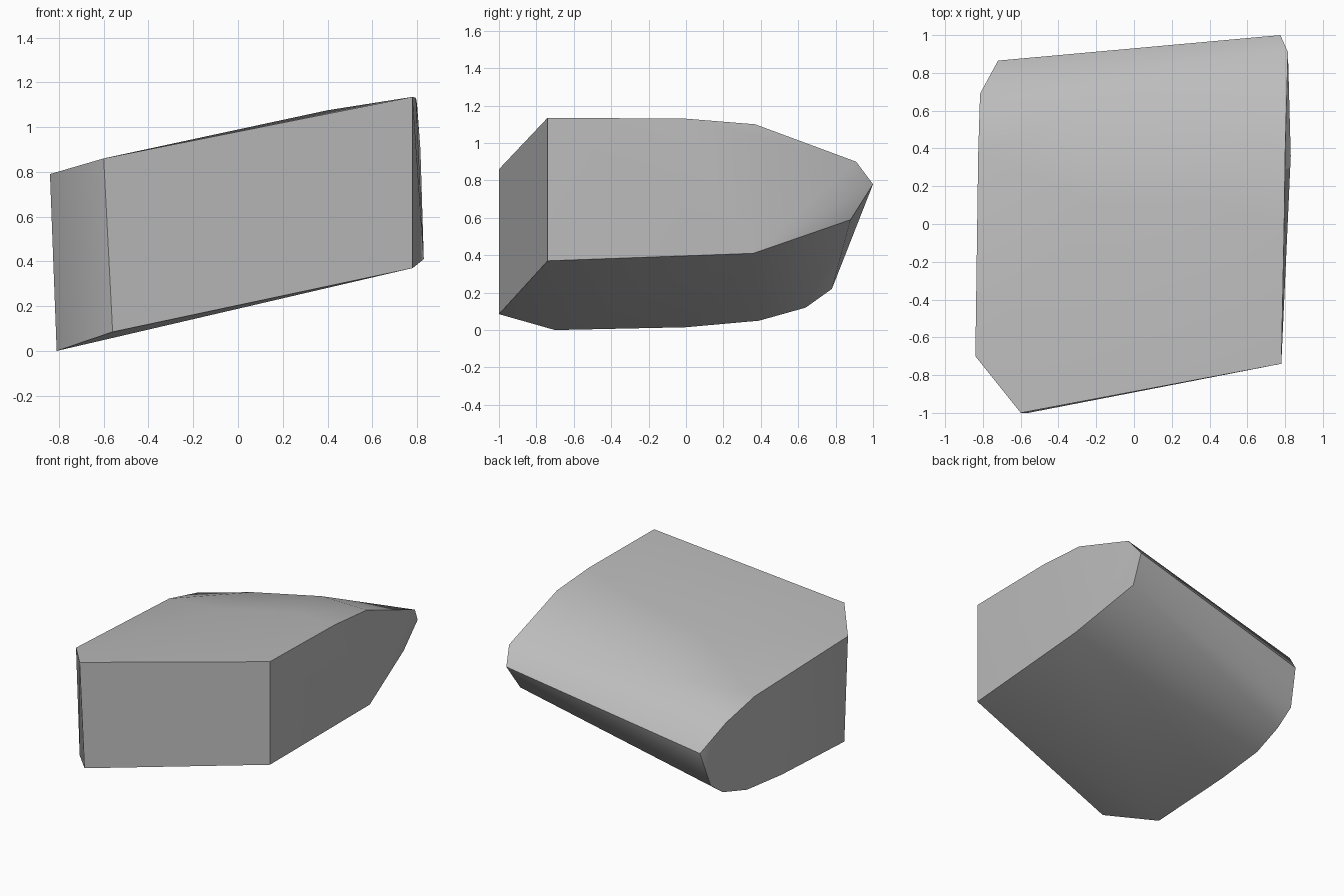
import bpy
import bmesh
import math

cube = bpy.data.objects.get("Cube")
if cube:
    bpy.data.objects.remove(cube, do_unlink=True)

# Stone colour
stone = bpy.data.materials.new("stone grey")
stone.use_nodes = True
GREY = (0.5, 0.5, 0.5, 1.0)
stone.diffuse_color = GREY
stone.node_tree.nodes["Principled BSDF"].inputs["Base Color"].default_value = GREY

# High end outline, running from the top front round the back to the bottom front
high_end = [
    (0.78, -0.74, 1.135), (0.795, 0.0, 1.13), (0.80, 0.37, 1.10), (0.815, 0.91, 0.90),
    (0.775, 1.0, 0.78), (0.745, 0.88, 0.59), (0.83, 0.36, 0.41), (0.78, -0.74, 0.37),
]

# Low end outline, in the same order
low_end = [
    (-0.84, -0.70, 0.79), (-0.825, 0.37, 0.75), (-0.815, 0.69, 0.675),
    (-0.72, 0.865, 0.485), (-0.75, 0.78, 0.22), (-0.75, 0.64, 0.12),
    (-0.775, 0.39, 0.05), (-0.785, 0.0, 0.015), (-0.81, -0.70, 0.0),
]

# Chamfered front corner and the gentle crown of the top
front_corner = [(-0.60, -1.0, 0.86), (-0.56, -1.0, 0.085)]
crown = [(0.4, 0.1, 1.075), (-0.2, 0.1, 0.945), (0.3, 0.55, 1.0), (-0.3, 0.6, 0.85)]

# Stretch a convex stone skin over the outlines
bm = bmesh.new()
for point in high_end + low_end + front_corner + crown:
    bm.verts.new(point)
bmesh.ops.convex_hull(bm, input=bm.verts[:])
loose = [v for v in bm.verts if not v.link_faces]
bmesh.ops.delete(bm, geom=loose, context='VERTS')
bmesh.ops.dissolve_limit(bm, angle_limit=math.radians(1),
                         verts=bm.verts[:], edges=bm.edges[:])
bmesh.ops.recalc_face_normals(bm, faces=bm.faces[:])

mesh = bpy.data.meshes.new("stone_block")
bm.to_mesh(mesh)
bm.free()
mesh.materials.append(stone)
block = bpy.data.objects.new("stone_block", mesh)
bpy.context.collection.objects.link(block)

# Soft curves with crisp broken edges
bpy.ops.object.select_all(action='DESELECT')
block.select_set(True)
bpy.context.view_layer.objects.active = block
bpy.ops.object.shade_smooth_by_angle(angle=math.radians(42))
